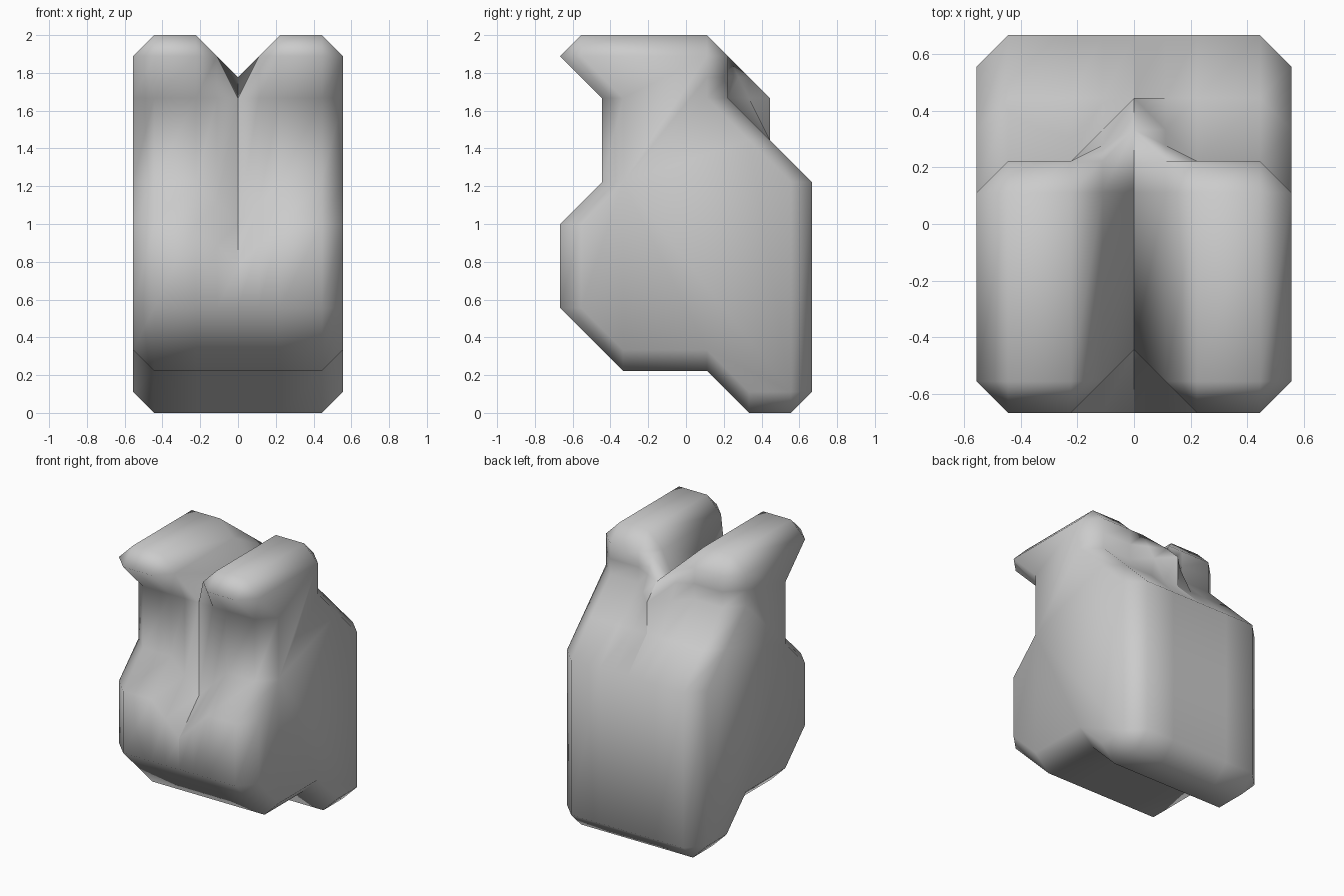
import bpy, bmesh

if "Cube" in bpy.data.objects:
    bpy.data.objects.remove(bpy.data.objects["Cube"])

U = 1 / 9  # the shape sits on a regular 1/9 unit lattice

# side outline (y, z) of each half: ear, back slope, rear foot, belly, waist
PROFILE = [(-6, 17), (-5, 18), (1, 18), (2, 17), (2, 16), (2, 15), (4, 13),
           (6, 11), (6, 1), (5, 0), (3, 0), (1, 2), (-3, 2), (-6, 5),
           (-6, 9), (-4, 11), (-4, 15)]

# points that move on the other cross-sections
OUTER = {3: (1, 17), 4: (1, 16), 5: (1, 15), 6: (3, 13), 11: (1, 3),
         12: (-3, 3), 15: (-3, 11), 16: (-3, 15)}
EAR_INNER = {0: (-5, 17), 1: (-5, 17), 2: (1, 17), 4: (2.5, 16), 5: (3, 15),
             14: (-6, 8), 15: (-4, 10)}
CENTRE = {0: (-4, 15), 1: (-4, 15), 2: (1, 15), 3: (3, 16), 4: (3, 16),
          5: (4, 15), 14: (-6, 7), 15: (-4, 9)}


def section(changes, inset=False):
    pts = [changes.get(i, p) for i, p in enumerate(PROFILE)]
    if inset:
        pts = [(max(-5, min(5, y)), max(1, min(17, z))) for y, z in pts]
    return pts


half = [(0, section(CENTRE)), (1, section(EAR_INNER)), (2, section({})),
        (4, section({})), (5, section(OUTER, True))]
sections = [(-x, s) for x, s in reversed(half[1:])] + half

bm = bmesh.new()
cache = {}


def vert(x, p):
    key = (x, *p)
    if key not in cache:
        cache[key] = bm.verts.new([c * U for c in key])
    return cache[key]


def face(points):
    vs = list(dict.fromkeys(points))
    if len(vs) > 2 and not bm.faces.get(vs):
        bm.faces.new(vs)


# skin between neighbouring cross-sections
n = len(PROFILE)
for (xa, a), (xb, b) in zip(sections, sections[1:]):
    for i in range(n):
        j = (i + 1) % n
        face([vert(xa, a[i]), vert(xa, a[j]), vert(xb, b[j]), vert(xb, b[i])])

# flat side caps
for x, s in (sections[0], sections[-1]):
    face([vert(x, p) for p in s])

bmesh.ops.recalc_face_normals(bm, faces=bm.faces)
for f in bm.faces:
    f.smooth = True
# crisp seam down the middle
for e in bm.edges:
    if all(abs(v.co.x) < 1e-5 for v in e.verts):
        e.smooth = False

mesh = bpy.data.meshes.new("eared_body")
bm.to_mesh(mesh)
bm.free()
body = bpy.data.objects.new("eared_body", mesh)
bpy.context.collection.objects.link(body)
